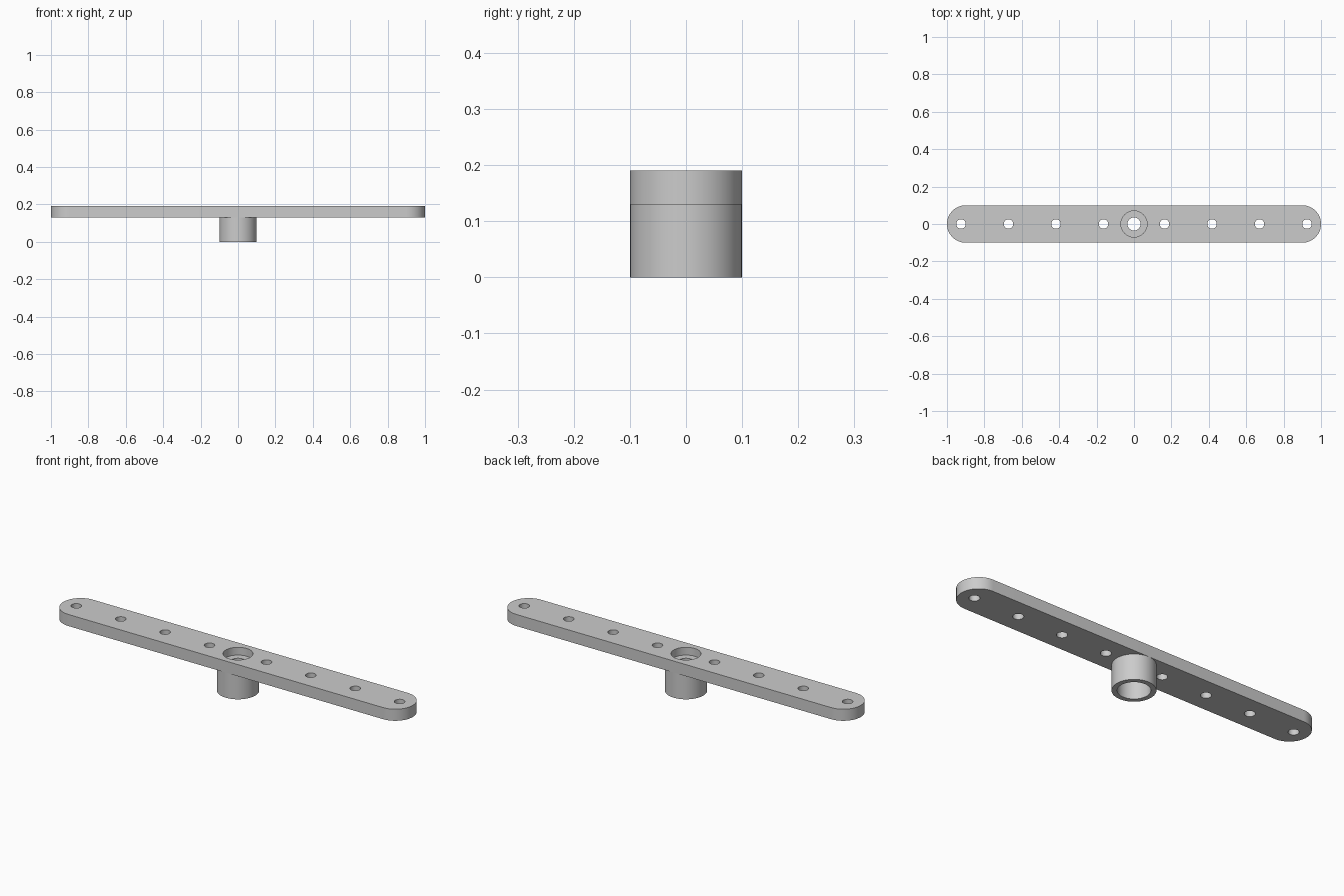
import bpy, bmesh, math

if "Cube" in bpy.data.objects:
    bpy.data.objects.remove(bpy.data.objects["Cube"])

ARM_BOTTOM, ARM_TOP, R = 0.13, 0.19, 0.1

grey = bpy.data.materials.new("plain grey")
grey.diffuse_color = (0.6, 0.6, 0.6, 1)
grey.use_nodes = True
grey.node_tree.nodes["Principled BSDF"].inputs["Base Color"].default_value = grey.diffuse_color


def prism(name, outline, z0, z1):
    """Extrude a closed xy outline from z0 to z1."""
    bm = bmesh.new()
    face = bm.faces.new([bm.verts.new((x, y, z0)) for x, y in outline])
    ext = bmesh.ops.extrude_face_region(bm, geom=[face])
    moved = [v for v in ext["geom"] if isinstance(v, bmesh.types.BMVert)]
    bmesh.ops.translate(bm, verts=moved, vec=(0, 0, z1 - z0))
    bmesh.ops.recalc_face_normals(bm, faces=bm.faces)
    mesh = bpy.data.meshes.new(name)
    bm.to_mesh(mesh)
    bm.free()
    obj = bpy.data.objects.new(name, mesh)
    obj.data.materials.append(grey)
    bpy.context.collection.objects.link(obj)
    return obj


def arc(cx, r, start, sweep, n):
    return [(cx + r * math.cos(start + sweep * i / n), r * math.sin(start + sweep * i / n))
            for i in range(n + 1)]


def cylinder(name, x, r, z0, z1, n=64):
    return prism(name, arc(x, r, 0, 2 * math.pi, n)[:-1], z0, z1)


def combine(target, tool, operation):
    """Apply a boolean and remove the helper."""
    bpy.context.view_layer.objects.active = target
    mod = target.modifiers.new("boolean", 'BOOLEAN')
    mod.operation, mod.solver, mod.object = operation, 'EXACT', tool
    bpy.ops.object.modifier_apply(modifier=mod.name)
    bpy.data.objects.remove(tool)


# Long flat arm with round ends
outline = (arc(1 - R, R, -math.pi / 2, math.pi, 32)
           + arc(-1 + R, R, math.pi / 2, math.pi, 32))
arm = prism("horn_arm", outline, ARM_BOTTOM, ARM_TOP)

# Hub under the arm
combine(arm, cylinder("hub", 0, R - 0.0005, 0, 0.16), 'UNION')

# Row of small link holes on both sides
for side in (-1, 1):
    for i in range(4):
        x = side * (0.163 + 0.254 * i)
        combine(arm, cylinder("link_hole", x, 0.025, 0.1, 0.25, 32), 'DIFFERENCE')

# Screw head recess, screw hole and shaft socket
for name, r, z0, z1 in (("recess", 0.07, 0.15, 0.25),
                        ("screw_hole", 0.035, -0.05, 0.25),
                        ("shaft_socket", 0.075, -0.05, 0.12)):
    combine(arm, cylinder(name, 0, r, z0, z1), 'DIFFERENCE')

bpy.ops.object.select_all(action='DESELECT')
arm.select_set(True)
bpy.context.view_layer.objects.active = arm
bpy.ops.object.shade_smooth_by_angle(angle=math.radians(30))
